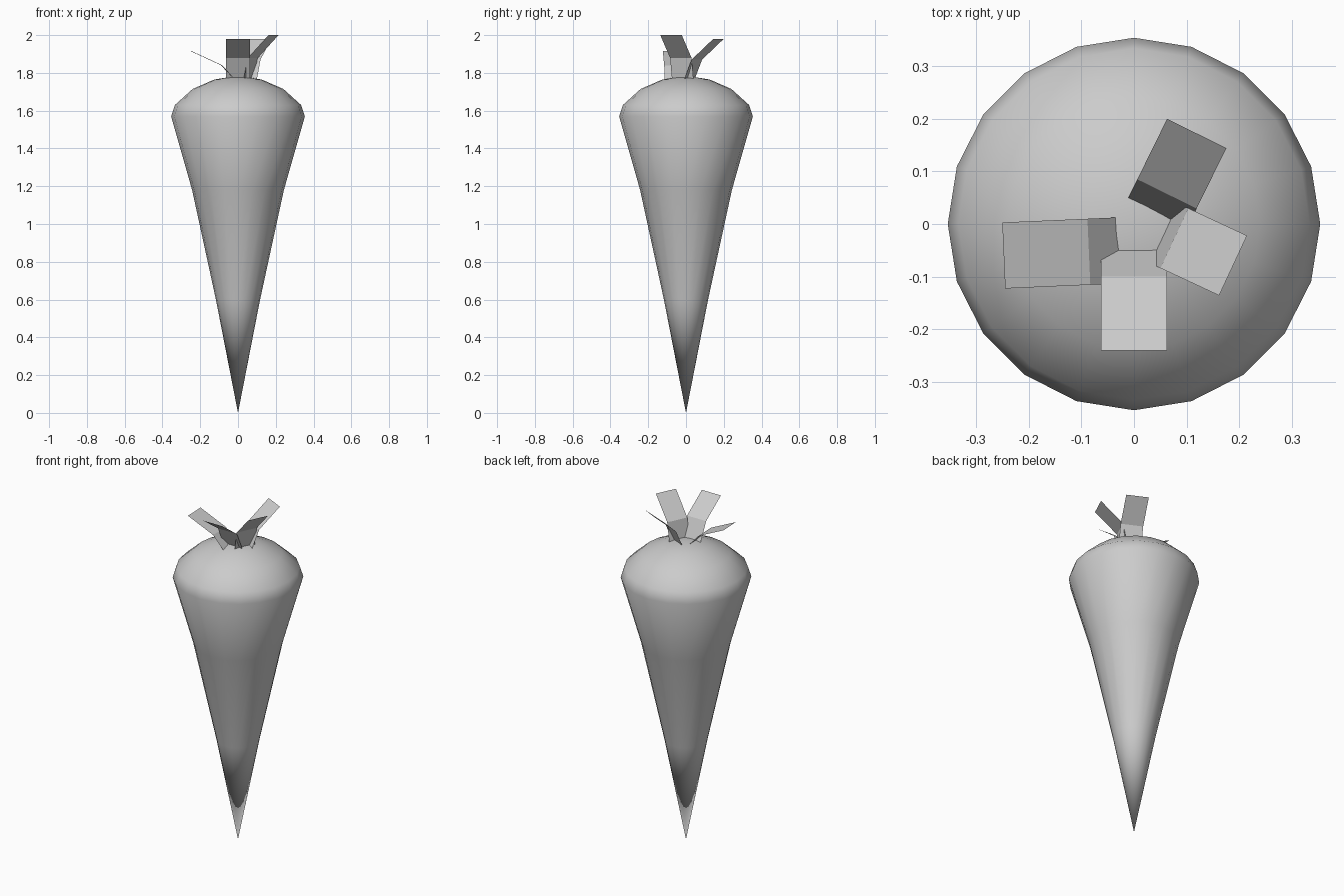
import bpy, bmesh
from math import sin, cos, radians, pi

if "Cube" in bpy.data.objects:
    bpy.data.objects.remove(bpy.data.objects["Cube"])


def make_object(name, bm, smooth):
    bmesh.ops.recalc_face_normals(bm, faces=bm.faces)
    for f in bm.faces:
        f.smooth = smooth
    me = bpy.data.meshes.new(name)
    bm.to_mesh(me)
    bm.free()
    ob = bpy.data.objects.new(name, me)
    bpy.context.collection.objects.link(ob)
    return ob


# Root: 20-sided lathe from tip to domed crown
SIDES = 20
profile = [(0.117, 0.60), (0.243, 1.18), (0.354, 1.57), (0.334, 1.63),
           (0.240, 1.715), (0.125, 1.765)]
bm = bmesh.new()
tip = bm.verts.new((0, 0, 0))
crown = bm.verts.new((0, 0, 1.785))
rings = [[bm.verts.new((r * cos(2 * pi * i / SIDES), r * sin(2 * pi * i / SIDES), z))
          for i in range(SIDES)] for r, z in profile]
for i in range(SIDES):
    j = (i + 1) % SIDES
    bm.faces.new((tip, rings[0][j], rings[0][i]))
    for a, b in zip(rings, rings[1:]):
        bm.faces.new((a[i], a[j], b[j], b[i]))
    bm.faces.new((rings[-1][i], rings[-1][j], crown))
make_object("root", bm, True)


# Leaves: thin strips with one bend, leaning outward from the crown
def leaf(name, angle, side, path, half=0.0628):
    a = radians(angle)
    bm = bmesh.new()
    rows = []
    for d, z in path:
        rows.append([bm.verts.new((d * cos(a) - s * sin(a), d * sin(a) + s * cos(a), z))
                     for s in (side - half, side + half)])
    for p, q in zip(rows, rows[1:]):
        bm.faces.new((p[0], p[1], q[1], q[0]))
    make_object(name, bm, False)


leaf("leaf_front", -90, 0.0, [(0.045, 1.765), (0.10, 1.88), (0.24, 1.98)])
leaf("leaf_left", 182.5, 0.049, [(0.022, 1.765), (0.088, 1.84), (0.25, 1.915)])
leaf("leaf_back", 63.8, -0.031, [(0.035, 1.765), (0.079, 1.87), (0.207, 1.98)])
leaf("leaf_right", -25.0, 0.008, [(0.058, 1.765), (0.081, 1.878), (0.204, 2.0)])
